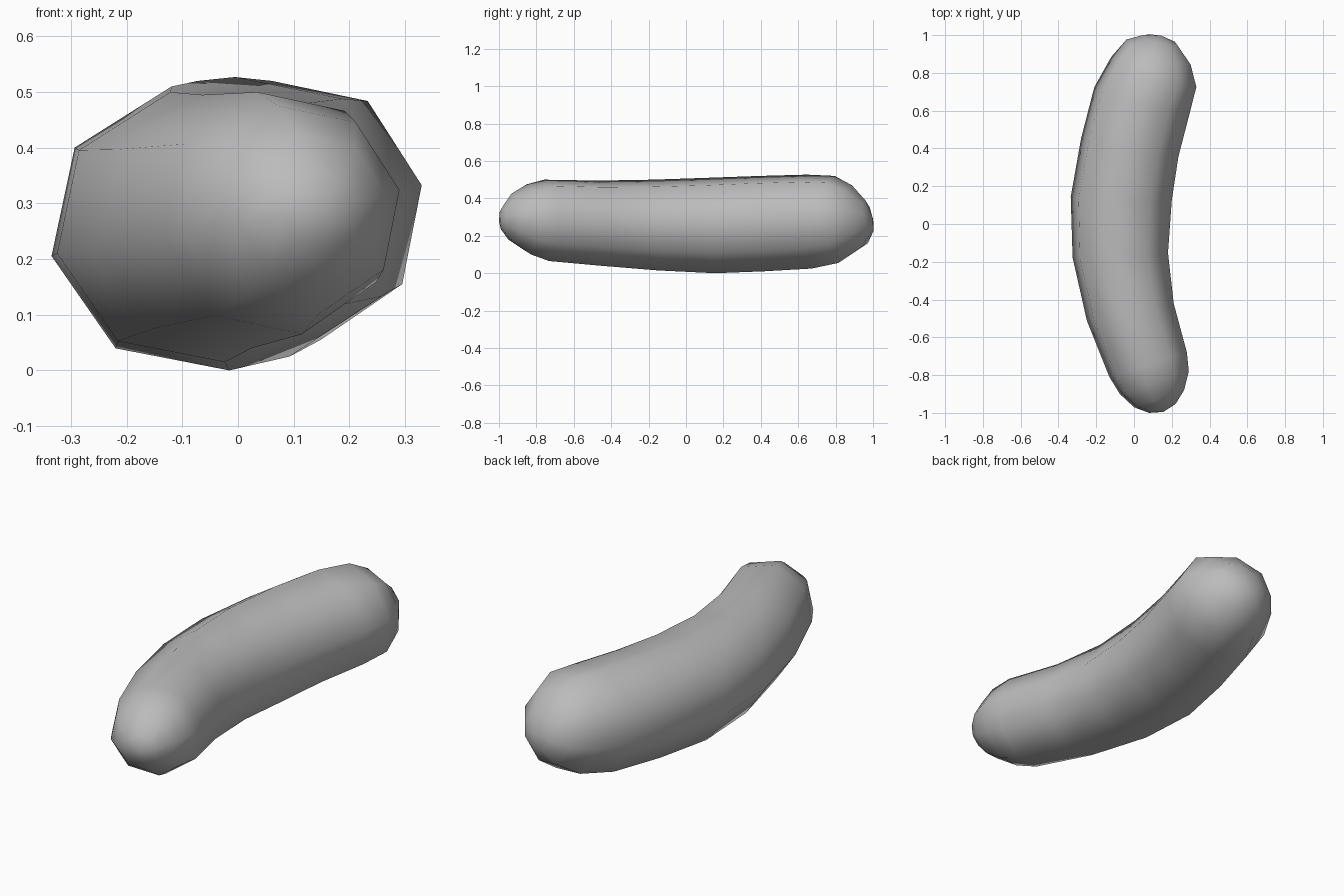
import bpy
import bmesh
from math import sin, cos, radians
from mathutils import Vector

cube = bpy.data.objects.get("Cube")
if cube:
    bpy.data.objects.remove(cube, do_unlink=True)

SIDES = 8
TWIST = radians(11)

# Cross-sections from front to back:
# outer edge (x, y), inner edge (x, y), bottom z, top z, lean
SECTIONS = [
    ((0.08, -1.00), (0.22, -0.953), 0.225, 0.355, 0.00),
    ((0.00, -0.97), (0.265, -0.88), 0.16, 0.425, 0.00),
    ((-0.075, -0.90), (0.29, -0.78), 0.10, 0.475, 0.00),
    ((-0.13, -0.81), (0.28, -0.68), 0.065, 0.50, 0.00),
    ((-0.25, -0.51), (0.21, -0.42), 0.04, 0.495, 0.00),
    ((-0.325, -0.18), (0.18, -0.15), 0.015, 0.50, 0.01),
    ((-0.335, 0.14), (0.20, 0.13), 0.00, 0.51, 0.02),
    ((-0.28, 0.45), (0.235, 0.36), 0.01, 0.52, 0.02),
    ((-0.21, 0.72), (0.297, 0.60), 0.025, 0.527, 0.025),
    ((-0.12, 0.88), (0.33, 0.73), 0.055, 0.52, 0.025),
    ((-0.04, 0.97), (0.30, 0.85), 0.135, 0.47, 0.035),
    ((0.05, 0.997), (0.23, 0.95), 0.215, 0.39, 0.02),
]


def add_ring(bm, outer, inner, low, high, lean):
    outer, inner = Vector((*outer, 0)), Vector((*inner, 0))
    centre = (outer + inner) / 2 + Vector((0, 0, (low + high) / 2))
    across = (inner - outer) / 2 / cos(TWIST)
    up = Vector((0, -lean, (high - low) / 2 / cos(TWIST)))
    angles = [TWIST + radians(360 * i / SIDES) for i in range(SIDES)]
    return [bm.verts.new(centre + across * cos(a) + up * sin(a)) for a in angles]


def close_end(bm, ring, tip):
    pole = bm.verts.new(tip)
    for i in range(SIDES):
        bm.faces.new((ring[i], ring[(i + 1) % SIDES], pole))


# Curved body with rounded ends
bm = bmesh.new()
rings = [add_ring(bm, *section) for section in SECTIONS]
for a, b in zip(rings, rings[1:]):
    for i in range(SIDES):
        j = (i + 1) % SIDES
        bm.faces.new((a[i], a[j], b[j], b[i]))
close_end(bm, rings[0], (0.155, -0.995, 0.29))
close_end(bm, rings[-1], (0.145, 0.997, 0.30))
bmesh.ops.recalc_face_normals(bm, faces=bm.faces)
for face in bm.faces:
    face.smooth = True

mesh = bpy.data.meshes.new("sausage")
bm.to_mesh(mesh)
bm.free()
sausage = bpy.data.objects.new("sausage", mesh)
bpy.context.collection.objects.link(sausage)

# Plain grey skin
grey = bpy.data.materials.new("grey")
grey.use_nodes = True
colour = (0.5, 0.5, 0.5, 1)
grey.diffuse_color = colour
grey.node_tree.nodes["Principled BSDF"].inputs["Base Color"].default_value = colour
mesh.materials.append(grey)
